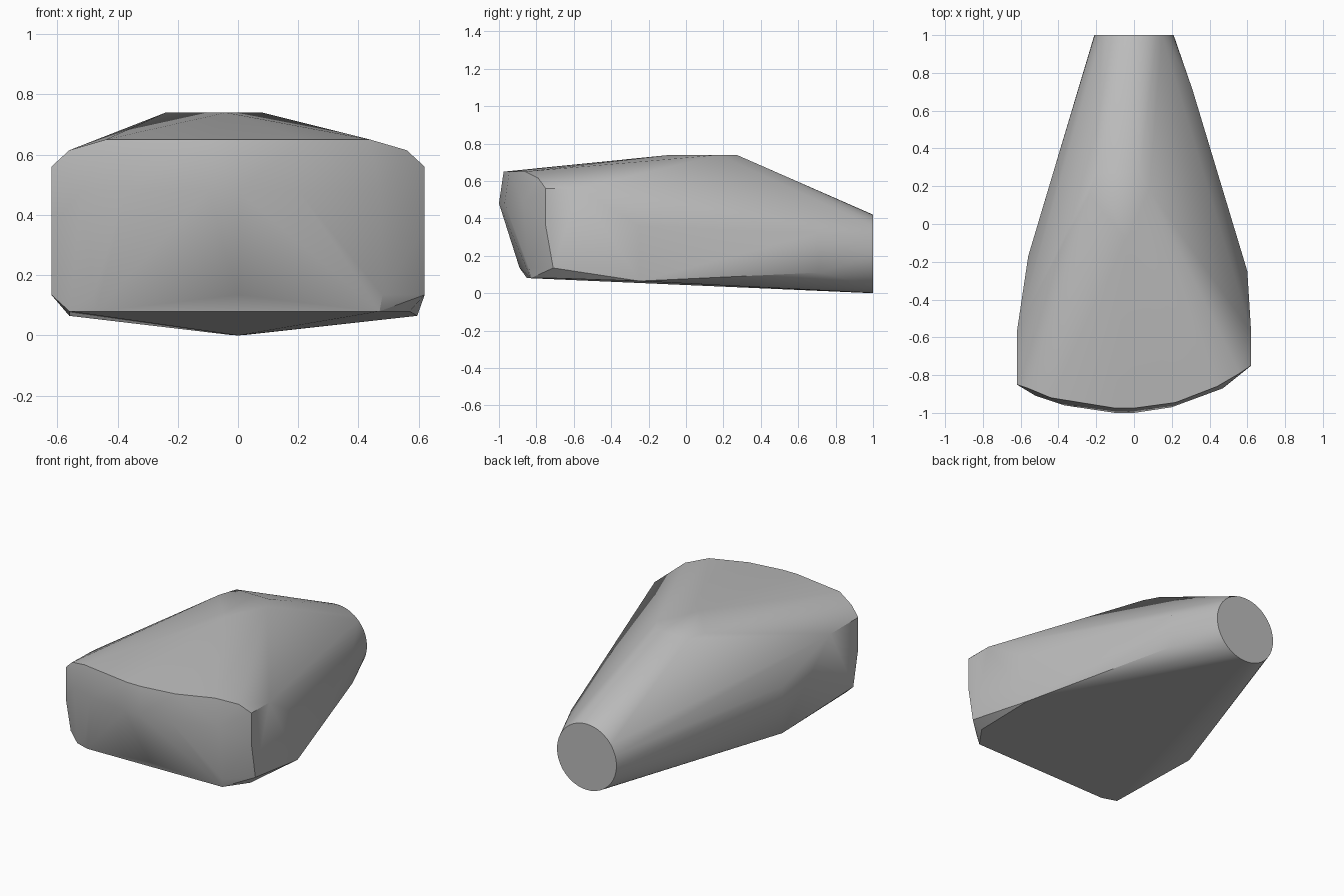
import bpy
import bmesh
from math import cos, sin, pi, radians

default_cube = bpy.data.objects.get("Cube")
if default_cube:
    bpy.data.objects.remove(default_cube, do_unlink=True)

# Corner outlines of the faceted body, grouped by height
CORNERS = {
    # crown
    0.74: [(-.24, .15), (-.2, .27), (.03, .27), (.08, .18), (-.04, -.08)],
    # upper front edge
    0.65: [(-.44, -.92), (-.1, -.975), (0, -.975), (.22, -.945), (.44, -.86)],
    # upper corner bevels
    0.615: [(-.56, -.87), (.56, -.79)],
    # shoulders
    0.56: [(-.62, -.85), (-.62, -.57), (.62, -.75), (.62, -.57)],
    # nose
    0.48: [(-.52, -.91), (-.37, -.96), (-.1, -1), (0, -1), (.2, -.97), (.47, -.87)],
    # flanks
    0.36: [(-.62, -.85), (-.56, -.17), (.62, -.75), (.6, -.25)],
    0.32: [(.31, .71)],
    # lower corner bevels
    0.135: [(-.62, -.8), (-.48, -.86), (0, -.89), (.48, -.84), (.62, -.71)],
    0.11: [(.31, .71)],
    # belly
    0.08: [(-.56, -.82), (-.47, -.85), (.47, -.83), (.57, -.69)],
    0.065: [(-.56, -.17), (.595, -.25)],
}


def flat_material(name, colour):
    material = bpy.data.materials.new(name)
    material.use_nodes = True
    material.diffuse_color = colour
    shader = material.node_tree.nodes["Principled BSDF"]
    shader.inputs["Base Color"].default_value = colour
    shader.inputs["Roughness"].default_value = 0.8
    return material


def ring(radius, y, segments):
    """Upright circle resting on the ground."""
    angles = [2 * pi * i / segments for i in range(segments)]
    return [(radius * sin(a), y, radius - radius * cos(a)) for a in angles]


def convex_body(name, points, material):
    """Wrap a tight skin around the points and merge its flat faces."""
    bm = bmesh.new()
    for point in points:
        bm.verts.new(point)
    hull = bmesh.ops.convex_hull(bm, input=bm.verts[:])
    unused = {v for v in hull["geom_interior"] + hull["geom_unused"]
              if isinstance(v, bmesh.types.BMVert)}
    bmesh.ops.delete(bm, geom=list(unused), context="VERTS")
    bmesh.ops.dissolve_limit(bm, angle_limit=radians(1),
                             verts=bm.verts[:], edges=bm.edges[:])
    bmesh.ops.recalc_face_normals(bm, faces=bm.faces[:])
    mesh = bpy.data.meshes.new(name)
    bm.to_mesh(mesh)
    bm.free()
    mesh.materials.append(material)
    body = bpy.data.objects.new(name, mesh)
    bpy.context.collection.objects.link(body)
    return body


# Faceted head tapering into a round rear end
points = [(x, y, z) for z, outline in CORNERS.items() for x, y in outline]
points += ring(0.21, 1.0, 40)
grey = flat_material("plain grey", (0.5, 0.5, 0.5, 1.0))
body = convex_body("tapered_body", points, grey)

# Soft shading across shallow facets, crisp rims
bpy.ops.object.select_all(action="DESELECT")
body.select_set(True)
bpy.context.view_layer.objects.active = body
bpy.ops.object.shade_smooth_by_angle(angle=radians(30))
